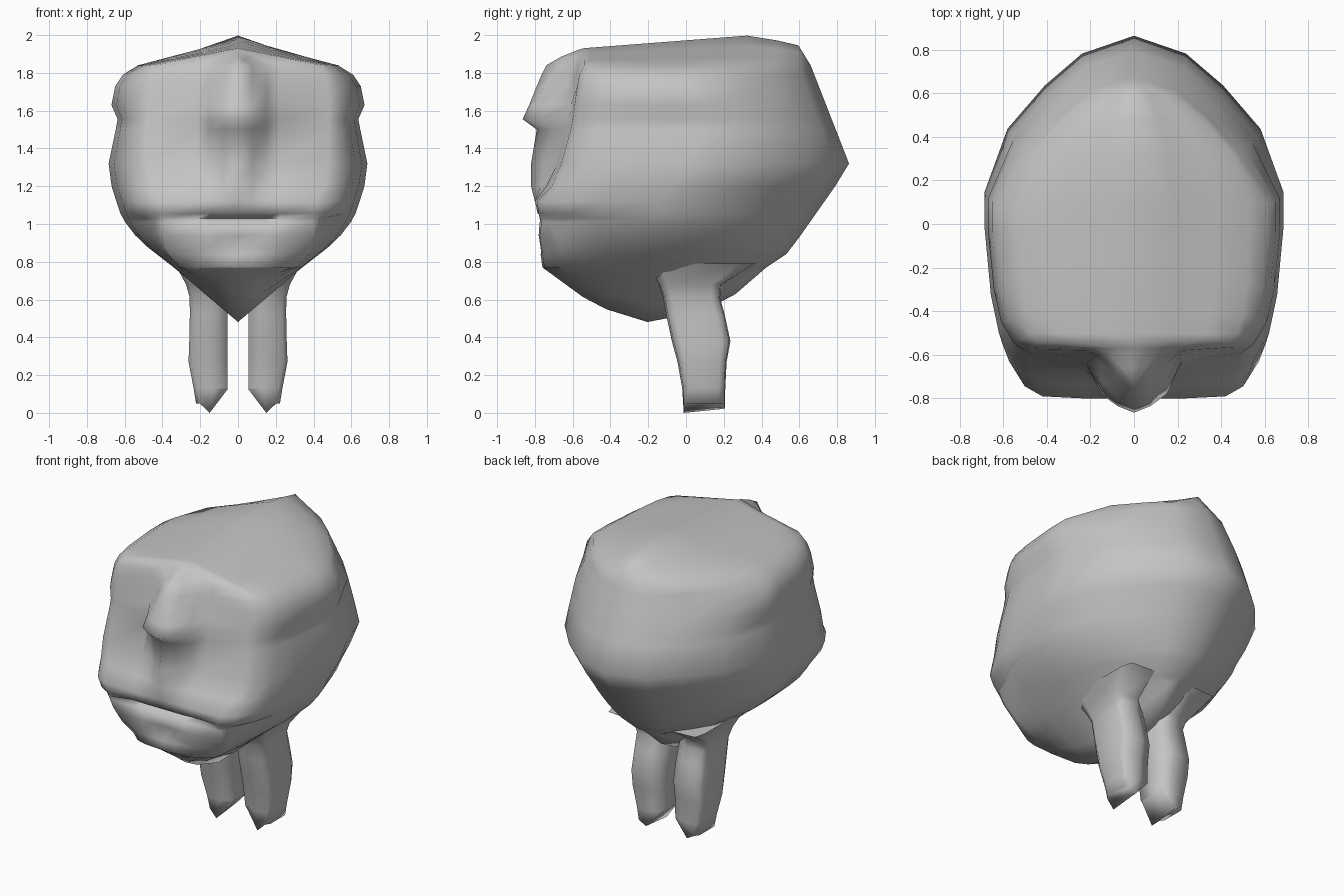
import bpy, bmesh, math

skin = bpy.data.materials.new("plain_grey")
skin.diffuse_color = (0.55, 0.55, 0.55, 1)


def interp(table, t):
    """Piecewise linear lookup in a list of (key, value) pairs sorted by key."""
    if t <= table[0][0]:
        return table[0][1]
    for (a, va), (b, vb) in zip(table, table[1:]):
        if t <= b:
            return va + (vb - va) * (t - a) / (b - a)
    return table[-1][1]


def loft(name, rings, cap=()):
    """Skin a list of equal-length closed rings into a smooth mesh."""
    bm = bmesh.new()
    loops = [[bm.verts.new(p) for p in ring] for ring in rings]
    n = len(loops[0])
    for lo, hi in zip(loops, loops[1:]):
        for i in range(n):
            j = (i + 1) % n
            bm.faces.new((lo[i], lo[j], hi[j], hi[i]))
    for quad in cap:
        bm.faces.new([loops[0][i] for i in reversed(quad)])
        bm.faces.new([loops[-1][i] for i in quad])
    bmesh.ops.remove_doubles(bm, verts=bm.verts[:], dist=0.002)
    bmesh.ops.dissolve_degenerate(bm, edges=bm.edges[:], dist=0.001)
    bmesh.ops.recalc_face_normals(bm, faces=bm.faces[:])
    mesh = bpy.data.meshes.new(name)
    bm.to_mesh(mesh)
    bm.free()
    mesh.materials.append(skin)
    obj = bpy.data.objects.new(name, mesh)
    bpy.context.collection.objects.link(obj)
    bpy.ops.object.select_all(action='DESELECT')
    obj.select_set(True)
    bpy.context.view_layer.objects.active = obj
    bpy.ops.object.shade_smooth_by_angle(angle=math.radians(100))
    return obj


# Skull outlines: half width at the sides and at the rear, back depth, by height
WIDTH = [(0.77, 0.34), (0.80, 0.37), (0.86, 0.46), (0.97, 0.575), (1.06, 0.625),
         (1.25, 0.685), (1.35, 0.685), (1.55, 0.635), (1.63, 0.67), (1.73, 0.65),
         (1.79, 0.61), (1.84, 0.53)]
REAR_WIDTH = [(0.77, 0.34), (0.86, 0.46), (0.97, 0.575), (1.06, 0.625), (1.30, 0.685),
              (1.63, 0.64), (1.84, 0.53)]
BACK = [(0.77, 0.425), (0.80, 0.50), (0.93, 0.60), (1.31, 0.867), (1.84, 0.66)]
# Centre lines of the crown and of the underside, by depth
CROWN = [(-0.74, 1.84), (-0.70, 1.87), (-0.55, 1.93), (0.36, 2.0), (0.62, 1.94), (0.66, 1.84)]
UNDER = [(-0.76, 0.77), (-0.50, 0.58), (-0.35, 0.52), (-0.20, 0.48), (-0.10, 0.50),
         (0.15, 0.56), (0.24, 0.61), (0.425, 0.77)]

# Face: height, depth at the four inner columns, then face edge x and depth
COLUMNS = (0, 0.075, 0.15, 0.22)
FACE = [
    (0.77, -0.76, -0.755, -0.75, -0.73, 0.30, -0.66),   # chin
    (0.84, -0.77, -0.765, -0.76, -0.75, 0.36, -0.69),
    (0.875, -0.74, -0.755, -0.77, -0.765, 0.38, -0.70),
    (0.94, -0.78, -0.78, -0.78, -0.775, 0.40, -0.73),   # lower lip
    (1.01, -0.775, -0.775, -0.775, -0.77, 0.40, -0.765),
    (1.03, -0.71, -0.71, -0.71, -0.72, 0.40, -0.775),   # mouth slit
    (1.055, -0.785, -0.785, -0.785, -0.78, 0.40, -0.78),
    (1.12, -0.80, -0.80, -0.80, -0.80, 0.42, -0.79),    # upper lip
    (1.20, -0.82, -0.77, -0.74, -0.74, 0.46, -0.71),
    (1.32, -0.82, -0.75, -0.69, -0.68, 0.48, -0.66),    # ridge below nose
    (1.50, -0.79, -0.77, -0.71, -0.64, 0.48, -0.61),
    (1.555, -0.865, -0.835, -0.78, -0.63, 0.48, -0.60),  # nose tip
    (1.63, -0.83, -0.81, -0.72, -0.61, 0.48, -0.59),
    (1.73, -0.79, -0.75, -0.64, -0.585, 0.47, -0.575),
    (1.79, -0.765, -0.70, -0.61, -0.58, 0.46, -0.565),
    (1.84, -0.74, -0.66, -0.59, -0.57, 0.44, -0.54),    # brow
]
# Sides: fraction from face edge to full width, fraction of depth
SIDE = [(0.36, 0.03), (0.68, 0.105), (0.86, 0.22), (1, 0.42), (1, 0.53)]
REAR = [(0.85, 0.72), (0.60, 0.85), (0.35, 0.946)]


def head_ring(row):
    z, *depths, edge, edge_y = row
    w, wr, b = interp(WIDTH, z), interp(REAR_WIDTH, z), interp(BACK, z)
    hollow = 0.6 if z < 1.05 else 1      # jaw tucks in behind the lips
    half = list(zip(COLUMNS, depths)) + [(edge, edge_y)]
    half += [(edge + (w - edge) * f * (hollow if t < 0.2 else 1), edge_y + (b - edge_y) * t)
             for f, t in SIDE]
    half += [(wr * f, edge_y + (b - edge_y) * t) for f, t in REAR] + [(0, b)]
    ring = half + [(-x, y) for x, y in half[-2:0:-1]]
    return [(x, y, z) for x, y in ring]


def close_to(ring, line, s):
    """Squeeze a ring towards a centre line to roof it over."""
    return [(x * s, y, z + (interp(line, y) - z) * (1 - s)) for x, y, z in ring]


rings = [head_ring(r) for r in FACE]
under = [close_to(rings[0], UNDER, s) for s in (0, 0.35, 0.7)]
crown = [close_to(rings[-1], CROWN, s) for s in (0.7, 0.35, 0)]
loft("head", under + rings + crown)

# Legs: height, inner x, outer x, front y, back y
LEG = [(0.13, 0.055, 0.235, -0.02, 0.208), (0.27, 0.055, 0.262, -0.045, 0.215),
       (0.38, 0.055, 0.258, -0.075, 0.235), (0.52, 0.055, 0.255, -0.105, 0.205),
       (0.61, 0.06, 0.256, -0.12, 0.18), (0.68, 0.07, 0.275, -0.15, 0.19),
       (0.79, 0.09, 0.335, -0.22, 0.37)]
LEG_CAP = [(0, 1, 6, 7), (1, 2, 5, 6), (2, 3, 4, 5)]


def leg_ring(z, xi, xo, yf, yb):
    d = yb - yf
    return [(xi, yf + 0.08 * d, z), (0.13, yf, z), (xo - 0.02, yf + 0.03 * d, z),
            (xo, yf + 0.15 * d, z), (xo, yb - 0.15 * d, z), (xo - 0.02, yb - 0.02 * d, z),
            (0.13, yb, z), (xi, yb - 0.08 * d, z)]


# Wedge-shaped foot: inner edge high, middle lowest, outer edge just above
foot = leg_ring(0.05, 0.055, 0.222, -0.012, 0.207)
for i in (0, 7):
    foot[i] = (foot[i][0], foot[i][1], 0.125)
foot[1], foot[6] = (0.15, -0.012, 0.0), (0.15, 0.205, 0.022)
for side, label in ((1, "right_leg"), (-1, "left_leg")):
    body = [foot] + [leg_ring(*r) for r in LEG]
    loft(label, [[(x * side, y, z) for x, y, z in ring] for ring in body], LEG_CAP)
